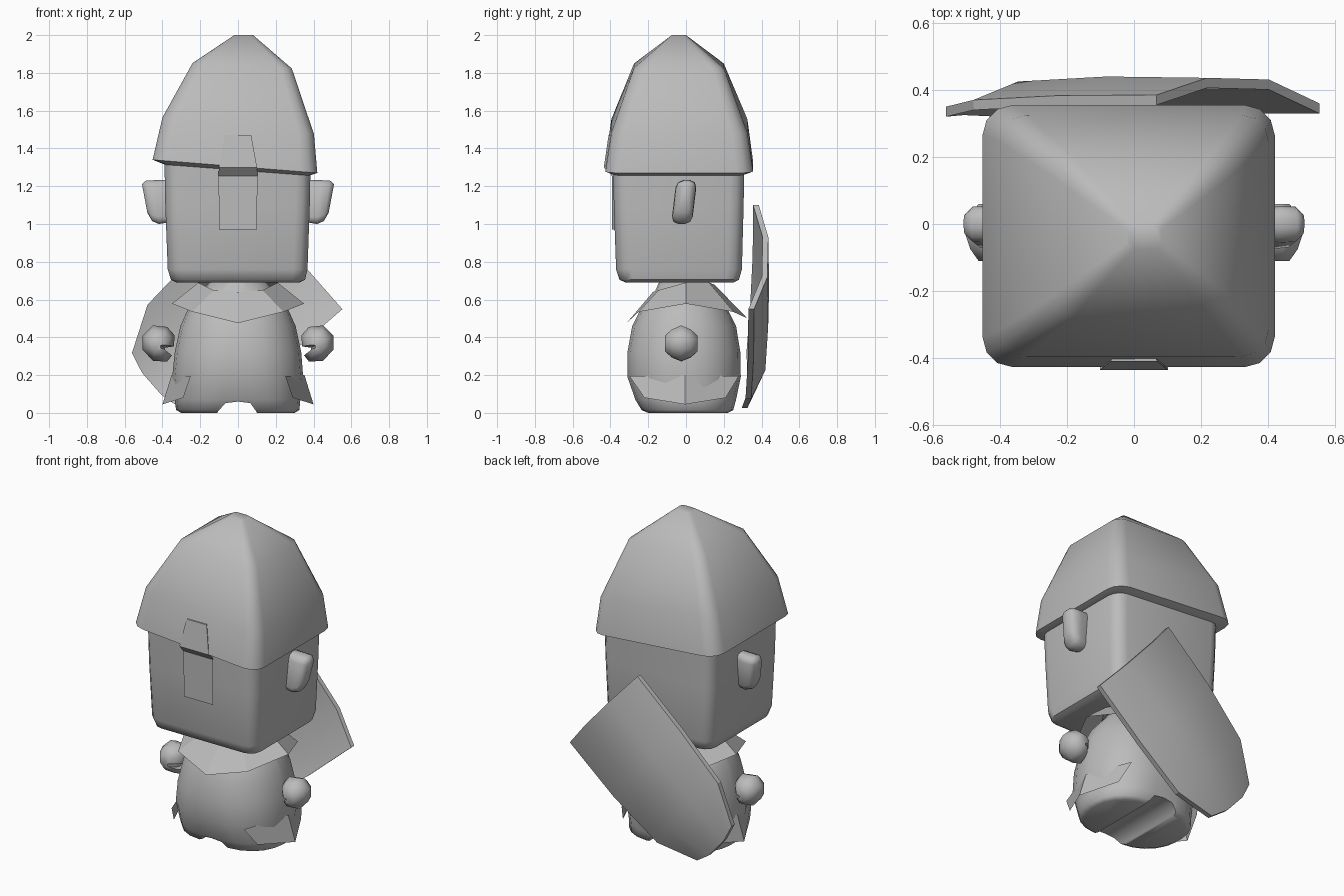
import bpy, bmesh, math
from mathutils import Vector

if "Cube" in bpy.data.objects:
    bpy.data.objects.remove(bpy.data.objects["Cube"])

grey = bpy.data.materials.new("plain_grey")
grey.diffuse_color = (0.5, 0.5, 0.5, 1)
grey.use_nodes = True
grey.node_tree.nodes["Principled BSDF"].inputs["Base Color"].default_value = grey.diffuse_color


def make(name, verts, faces, angle=40):
    me = bpy.data.meshes.new(name)
    me.from_pydata([tuple(v) for v in verts], [], faces)
    bm = bmesh.new()
    bm.from_mesh(me)
    bmesh.ops.recalc_face_normals(bm, faces=bm.faces)
    bm.to_mesh(me)
    bm.free()
    if angle:
        me.shade_smooth()
        me.set_sharp_from_angle(angle=math.radians(angle))
    me.materials.append(grey)
    ob = bpy.data.objects.new(name, me)
    bpy.context.collection.objects.link(ob)
    return ob


def loft(name, rings, angle=40, caps=True):
    n = len(rings[0])
    verts = [v for r in rings for v in r]
    faces = [(i * n + j, i * n + (j + 1) % n, (i + 1) * n + (j + 1) % n, (i + 1) * n + j)
             for i in range(len(rings) - 1) for j in range(n)]
    if caps:
        faces += [tuple(range(n)), tuple(range(len(verts) - n, len(verts)))]
    return make(name, verts, faces, angle)


def ring(x0, x1, y0, y1, z, r, slope=0.0, steps=3):
    """Rounded rectangle at height z, leaning down towards +x by slope."""
    cx = (x0 + x1) / 2
    pts = []
    for k, (px, py) in enumerate([(x1 - r, y1 - r), (x0 + r, y1 - r), (x0 + r, y0 + r), (x1 - r, y0 + r)]):
        for s in range(steps + 1):
            a = math.pi / 2 * (k + s / steps)
            x = px + r * math.cos(a)
            pts.append((x, py + r * math.sin(a), z - slope * (x - cx)))
    return pts


# Head: rounded block
loft("head", [ring(*p) for p in [
    (-.325, .325, -.32, .25, .69, .06), (-.355, .355, -.352, .28, .705, .07),
    (-.372, .368, -.37, .296, .76, .075), (-.385, .38, -.382, .305, 1.1, .075),
    (-.39, .385, -.387, .31, 1.36, .075)]], 50)

# Helmet: leaning pointed dome with an undercut rim
loft("helmet", [ring(*p) for p in [
    (-.385, .38, -.385, .31, 1.285, .07, .075),
    (-.452, .42, -.427, .355, 1.305, .09, .08), (-.40, .402, -.395, .325, 1.52, .08, .11),
    (-.24, .285, -.275, .20, 1.838, .06, .057), (-.02, .08, -.075, .0, 2.0, .02, 0)]], 45)

# Nose guard: thin plate following the face and the helmet
rows = [(.10, .97, -.391), (.103, 1.255, -.393), (.101, 1.3, -.435), (.07, 1.47, -.41)]
loft("nose_guard", [[(-w, y, z), (w, y, z), (w * .8, y + .03, z), (-w * .8, y + .03, z)]
                    for w, z, y in rows], 0)

# Body: rounded barrel with an arch cut between the feet
body = loft("body", [ring(*p, steps=5) for p in [
    (-.30, .30, -.20, .22, 0, .19), (-.328, .325, -.235, .25, .015, .22),
    (-.335, .33, -.268, .265, .07, .25),
    (-.348, .345, -.31, .29, .19, .28), (-.335, .335, -.31, .288, .32, .28),
    (-.305, .305, -.285, .265, .46, .265), (-.26, .26, -.235, .215, .56, .22),
    (-.2, .2, -.17, .15, .63, .16), (-.13, .13, -.13, .11, .72, .12)]], 60)
arch = [(-.12, -.02), (-.105, .01), (-.065, .052), (0, .06), (.065, .052), (.095, .01), (.11, -.02)]
cutter = loft("arch_cutter", [[(x, y, z) for x, z in arch] for y in (-.5, .5)], 60)
cutter.hide_render = True
cutter.hide_viewport = True
cut = body.modifiers.new("arch", 'BOOLEAN')
cut.operation = 'DIFFERENCE'
cut.solver = 'EXACT'
cut.object = cutter

# Collar: thin eight-sided cape, listed from the front
low = [(0, -.315, .475), (.24, -.25, .535), (.35, 0, .578), (.24, .25, .535),
       (0, .325, .50), (-.24, .25, .535), (-.35, 0, .578), (-.24, -.25, .535)]
top = [(0, -.175, .64), (.13, -.145, .65), (.21, 0, .69), (.13, .12, .69),
       (0, .15, .68), (-.13, .12, .69), (-.21, 0, .69), (-.13, -.145, .65)]
loft("collar", [low, top], 0, caps=False)

for s, side in ((-1, "left"), (1, "right")):
    # Ear: rounded slab, its outer edge leaning outwards at the top
    def ear_ring(x, z0, z1, hy):
        return [(s * (x + max(0, x - .38) * (z - 1.15) * 1.6), y - .01 + .12 * (z - 1.115), z)
                for y, z, _ in ring(-hy, hy, z0, z1, 0, hy * .7, 0, 2)]
    loft(side + "_ear", [ear_ring(*p) for p in [
        (.36, 1.01, 1.235, .04), (.43, 1.0, 1.232, .055), (.475, 1.015, 1.23, .052),
        (.497, 1.06, 1.21, .03)]], 60)

    # Hand: curled fist, widest in the middle
    fist = [(.335, .41), (.375, .455), (.45, .463), (.505, .41), (.505, .335), (.45, .275),
            (.375, .272), (.35, .305), (.385, .315), (.388, .345), (.34, .352)]
    loft(side + "_hand", [[(s * (.43 + (x - .43) * k), y, .367 + (z - .367) * k) for x, z in fist]
                          for y, k in [(-.11, .45), (-.075, .78), (-.025, 1), (.025, .78), (.06, .45)]], 60)

    # Side flap of the tunic
    flap = [(.25, -.30, .195), (.352, -.005, .2), (.25, .28, .195),
            (.29, -.22, .08), (.4, -.005, .045), (.29, .21, .08)]
    make(side + "_flap", [(s * x, y, z) for x, y, z in flap], [(0, 1, 4, 3), (1, 2, 5, 4)], 0)

# Shield: bent plate slung diagonally on the back
across, along = Vector((.66, 0, -.75)), Vector((-.75, 0, -.66))
origin = Vector((.31, 0, .825))
verts = []
for t in (0, .03):
    # each row: distance along, half width, inner half width, edge y, inner y
    for a, w, wi, ye, yi in [(0, .368, .14, .37, .436), (.4, .364, .14, .368, .44),
                             (.76, .332, .13, .355, .425), (.99, .195, .08, .335, .355)]:
        for c, y in ((-w, ye + .015), (-wi, yi), (wi, yi - .005), (w, ye - .01)):
            bulge = .03 if a > .9 and abs(c) == wi else 0
            verts.append(origin + across * c + along * (a + bulge) + Vector((0, y - t, 0)))
faces = []
for i in range(3):
    for j in range(3):
        q = [i * 4 + j, i * 4 + j + 1, i * 4 + j + 5, i * 4 + j + 4]
        faces += [q, [k + 16 for k in reversed(q)]]
rim = [0, 1, 2, 3, 7, 11, 15, 14, 13, 12, 8, 4]
faces += [(a, b, b + 16, a + 16) for a, b in zip(rim, rim[1:] + rim[:1])]
make("shield", verts, faces, 20)
